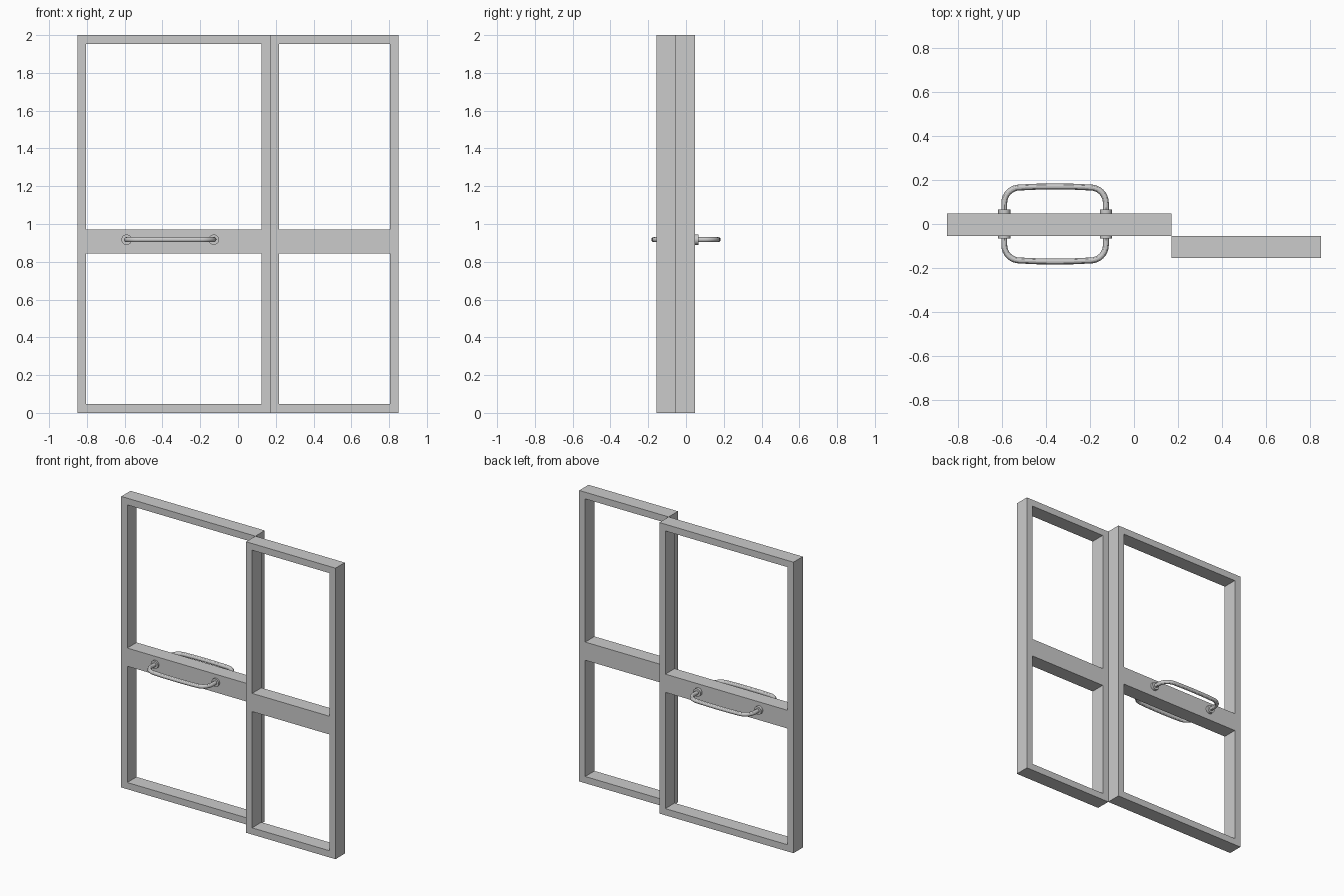
import bpy, bmesh
from math import sin, cos, pi
from mathutils import Vector, Matrix

if "Cube" in bpy.data.objects:
    bpy.data.objects.remove(bpy.data.objects["Cube"])


def link_bmesh(name, bm):
    bmesh.ops.recalc_face_normals(bm, faces=bm.faces)
    me = bpy.data.meshes.new(name)
    bm.to_mesh(me)
    bm.free()
    ob = bpy.data.objects.new(name, me)
    bpy.context.collection.objects.link(ob)
    return ob


# Door leaf: one-piece frame with a middle rail and two openings
def leaf(name, x0, x1, y0, y1, border=0.046):
    xs = [x0, x0 + border, x1 - border, x1]
    zs = [0, border, 0.845, 0.97, 2 - border, 2]
    bm = bmesh.new()
    grid = [[bm.verts.new((x, y0, z)) for x in xs] for z in zs]
    for j in range(5):
        for i in range(3):
            if i == 1 and j in (1, 3):
                continue
            bm.faces.new((grid[j][i], grid[j][i + 1], grid[j + 1][i + 1], grid[j + 1][i]))
    ext = bmesh.ops.extrude_face_region(bm, geom=bm.faces[:], use_keep_orig=True)
    moved = [g for g in ext["geom"] if isinstance(g, bmesh.types.BMVert)]
    bmesh.ops.translate(bm, verts=moved, vec=(0, y1 - y0, 0))
    return link_bmesh(name, bm)


leaf("sliding_leaf", -0.85, 0.17, -0.054, 0.047)
leaf("fixed_leaf", 0.17, 0.85, -0.155, -0.054)

HX, HZ, HALF = -0.359, 0.917, 0.231   # handle centre and half spacing
BAR_R, BEND = 0.0135, 0.07


# Bent pull bar, slightly bowed in the middle
def pull_bar(name, side):
    half = [(-HALF, 0.045), (-HALF, 0.075)]
    for k in range(9):
        a = pi / 2 * k / 8
        half.append((-HALF + BEND * (1 - cos(a)), 0.096 + BEND * sin(a)))
    half.append((-0.08, 0.1697))
    path = half + [(0, 0.1705)] + [(-x, y) for x, y in reversed(half)]
    cu = bpy.data.curves.new(name, 'CURVE')
    cu.dimensions = '3D'
    cu.bevel_depth = BAR_R
    cu.bevel_resolution = 4
    cu.use_fill_caps = True
    sp = cu.splines.new('POLY')
    sp.points.add(len(path) - 1)
    for p, (x, y) in zip(sp.points, path):
        p.co = (HX + x, side * y, HZ, 1)
    ob = bpy.data.objects.new(name, cu)
    bpy.context.collection.objects.link(ob)
    bpy.ops.object.select_all(action='DESELECT')
    ob.select_set(True)
    bpy.context.view_layer.objects.active = ob
    bpy.ops.object.convert(target='MESH')
    bpy.ops.object.shade_smooth_by_angle()


# Round mounting collar at each end of a bar
def collar(name, x, side):
    bpy.ops.mesh.primitive_cylinder_add(vertices=24, radius=0.0275, depth=0.025,
                                        location=(x, side * 0.0535, HZ),
                                        rotation=(pi / 2, 0, 0))
    ob = bpy.context.object
    ob.name = name
    bpy.ops.object.shade_smooth_by_angle()


for label, side in (("front", -1), ("back", 1)):
    pull_bar(label + "_handle", side)
    for end, s in (("left", -1), ("right", 1)):
        collar(f"{label}_{end}_collar", HX + s * HALF, side)
